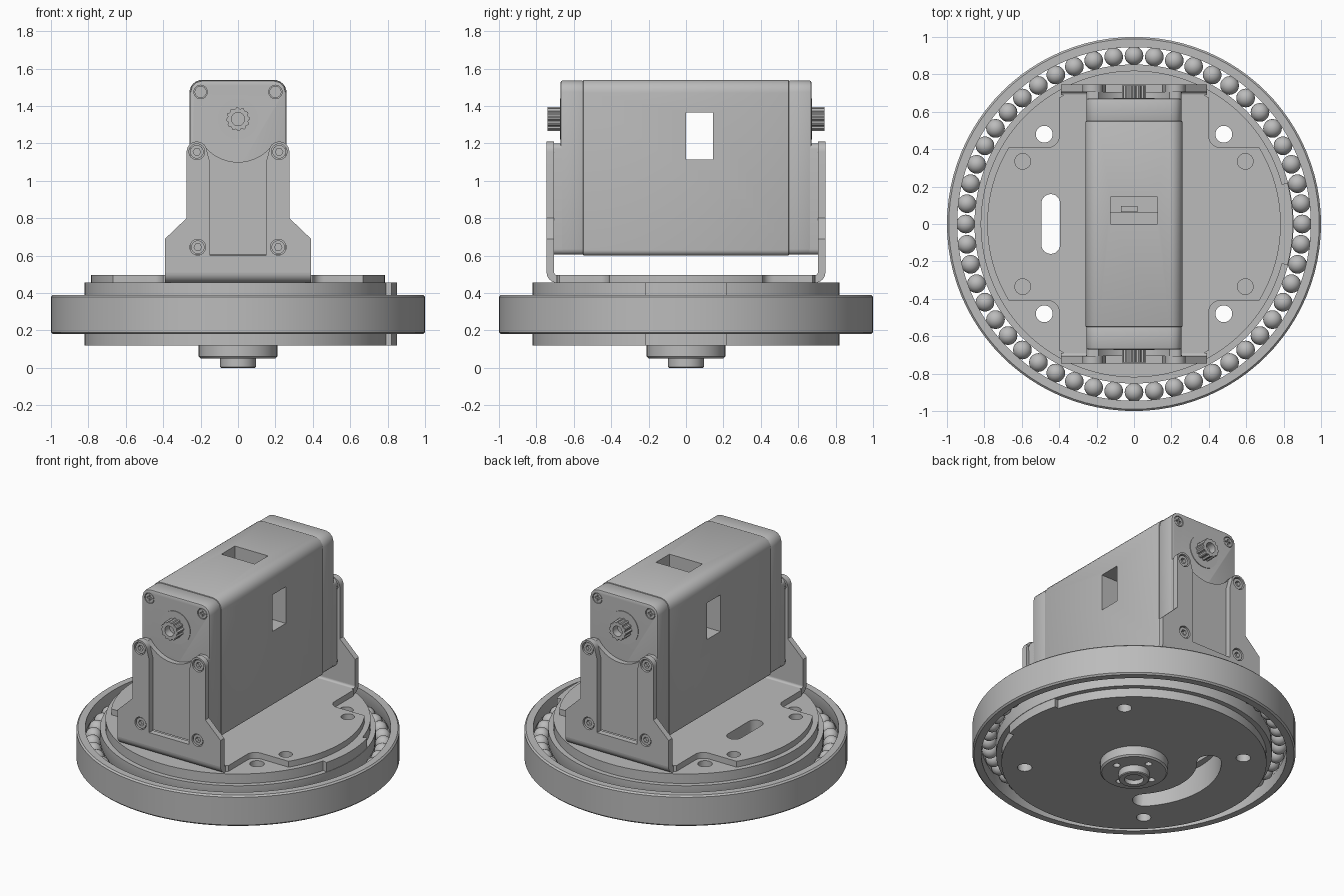
import bpy, bmesh
from math import sin, cos, pi, radians

cube = bpy.data.objects.get("Cube")
if cube:
    bpy.data.objects.remove(cube)

GREY = (0.5, 0.5, 0.5, 1)
metal = bpy.data.materials.new("plain grey")
metal.use_nodes = True
metal.diffuse_color = GREY
metal.node_tree.nodes["Principled BSDF"].inputs["Base Color"].default_value = GREY


def finish(name, bm):
    bmesh.ops.recalc_face_normals(bm, faces=bm.faces)
    mesh = bpy.data.meshes.new(name)
    bm.to_mesh(mesh)
    bm.free()
    mesh.materials.append(metal)
    ob = bpy.data.objects.new(name, mesh)
    bpy.context.collection.objects.link(ob)
    return ob


def arc(u, v, r, a0, a1, n=8):
    """Points on an arc, angles in degrees."""
    steps = [radians(a0 + (a1 - a0) * i / n) for i in range(n + 1)]
    return [(u + r * cos(a), v + r * sin(a)) for a in steps]


def circle(u, v, r, n=32):
    return arc(u, v, r, 0, 360, n)[:-1]


def rrect(u0, v0, u1, v1, low, high, n=6):
    """Rectangle with rounded lower and upper corners."""
    return (arc(u1 - low, v0 + low, low, -90, 0, n) + arc(u1 - high, v1 - high, high, 0, 90, n)
            + arc(u0 + high, v1 - high, high, 90, 180, n) + arc(u0 + low, v0 + low, low, 180, 270, n))


def prism(name, pts, axis, lo, hi):
    """Extrude a 2D outline along an axis."""
    place = {"x": lambda u, v, t: (t, u, v), "y": lambda u, v, t: (u, t, v),
             "z": lambda u, v, t: (u, v, t)}[axis]
    bm = bmesh.new()
    a, b = [[bm.verts.new(place(u, v, t)) for u, v in pts] for t in (lo, hi)]
    bm.faces.new(a)
    bm.faces.new(b[::-1])
    for i in range(len(pts)):
        j = (i + 1) % len(pts)
        bm.faces.new((a[i], a[j], b[j], b[i]))
    return finish(name, bm)


def box(name, x0, x1, y0, y1, z0, z1):
    return prism(name, [(x0, y0), (x1, y0), (x1, y1), (x0, y1)], "z", z0, z1)


def lathe(name, profile, closed=False, n=96):
    bm = bmesh.new()
    vs = [bm.verts.new((r, 0, z)) for r, z in profile]
    es = [bm.edges.new(p) for p in zip(vs, vs[1:] + vs[:1]) if closed or p[1] != vs[0]]
    bmesh.ops.spin(bm, geom=vs + es, cent=(0, 0, 0), axis=(0, 0, 1), angle=2 * pi, steps=n)
    bmesh.ops.remove_doubles(bm, verts=bm.verts, dist=0.0005)
    return finish(name, bm)


def bake(ob):
    """Apply the modifiers of an object."""
    graph = bpy.context.evaluated_depsgraph_get()
    ob.data = bpy.data.meshes.new_from_object(ob.evaluated_get(graph))
    ob.modifiers.clear()


def cut(ob, *cutters):
    for c in cutters:
        m = ob.modifiers.new("cut", "BOOLEAN")
        m.operation, m.solver, m.object = "DIFFERENCE", "EXACT", c
        bake(ob)
        bpy.data.objects.remove(c)


def soften(ob, width):
    m = ob.modifiers.new("edge", "BEVEL")
    m.width, m.segments, m.limit_method, m.angle_limit = width, 2, "ANGLE", radians(40)
    bake(ob)


SIDES = (-1, 1)
CORNERS = [(sx, sy) for sx in SIDES for sy in SIDES]

# Outer bearing ring with a ball groove
RACE, MID = 0.9, 0.285
lathe("outer_ring", [(0.945, 0.18), (0.99, 0.18), (1, 0.19), (1, 0.38), (0.99, 0.39), (0.945, 0.39)]
      + arc(RACE, MID, 0.052, 30, -30), closed=True)

# Balls
bm = bmesh.new()
for i in range(52):
    a = 2 * pi * i / 52
    made = bmesh.ops.create_uvsphere(bm, u_segments=20, v_segments=12, radius=0.05)
    bmesh.ops.translate(bm, verts=made["verts"], vec=(RACE * cos(a), RACE * sin(a), MID))
finish("bearing_balls", bm)

# Inner turntable with its groove, mounting holes and cable slots
table = lathe("turntable", [(0, 0.12), (0.82, 0.12), (0.82, 0.18), (0.853, 0.18)]
              + arc(RACE, MID, 0.052, 205, 155)
              + [(0.853, 0.39), (0.82, 0.39), (0.82, 0.455), (0, 0.455)])
arc_slot = arc(0, 0, 0.54, 138, 222, 20)
for a, start in ((222, 222), (138, 318)):
    end = arc(0.465 * cos(radians(a)), 0.465 * sin(radians(a)), 0.075, start, start + 180)
    arc_slot += end[1:-1]
    if a == 222:
        arc_slot += arc(0, 0, 0.39, 222, 138, 20)


def straight_slot():
    return prism("cutter", rrect(-0.495, -0.16, -0.395, 0.16, 0.0499, 0.0499), "z", 0.25, 0.6)


cut(table, prism("cutter", arc_slot, "z", 0.05, 0.3), straight_slot(),
    *[prism("cutter", circle(0.48 * sx, 0.48 * sy, 0.045), "z", 0, 0.6) for sx, sy in CORNERS])

# Raised key on the turntable edge, above and below the race
key = arc(0, 0, 0.85, -15, 15, 10) + arc(0, 0, 0.8, 15, -15, 10)
prism("upper_key", key, "z", 0.385, 0.455)
prism("lower_key", key, "z", 0.12, 0.185)

# Hub underneath
hub = lathe("hub", [(0, 0.03), (0.06, 0.03), (0.06, 0), (0.09, 0), (0.095, 0.005), (0.095, 0.05),
                    (0.2, 0.05), (0.21, 0.06), (0.21, 0.13), (0, 0.13)], n=48)
cut(hub, *[prism("cutter", circle(0.14 * cos(a), 0.14 * sin(a), 0.022, 16), "z", 0, 0.1)
           for a in (0, pi / 2, pi, 3 * pi / 2)])

# Bracket base: disc trimmed at the bends and notched around the bolts
base = prism("bracket_base", circle(0, 0, 0.785, 96), "z", 0.455, 0.495)
for sx, sy in CORNERS:
    notch = rrect(0.4, 0.41, 0.9, 0.9, 0.06, 0.06)
    cut(base, prism("cutter", [(u * sx, v * sy) for u, v in notch], "z", 0.4, 0.6),
        prism("cutter", circle(0.595 * sx, 0.335 * sy, 0.042), "z", 0.4, 0.6))
for s in SIDES:
    cut(base, box("cutter", -0.9, 0.9, min(s * 0.69, s), max(s * 0.69, s), 0.4, 0.6))
cut(base, straight_slot())

# Servo body with side and top windows
SHAFT_Z = 1.33
body = prism("servo_body", rrect(-0.26, 0.6, 0.26, 1.54, 0.03, 0.07), "y", -0.55, 0.55)
soften(body, 0.006)
cut(body, box("cutter", -0.5, 0.5, 0, 0.145, 1.115, 1.365),
    box("cutter", -0.125, 0.125, 0, 0.145, 1.2, 1.7))
box("inner_bar", -0.13, 0.13, 0.06, 0.15, 1.4, 1.45)
box("inner_tab", -0.07, 0.02, 0.065, 0.095, 1.44, 1.47)

# Bracket leg outline, right half then mirrored
half = [(0.39, 0.51), (0.39, 0.69), (0.275, 0.8)] + arc(0.22, 1.155, 0.055, 0, 180, 12) + [(0.15, 1.1), (0.15, 0.6)]
leg_shape = half + [(-x, z) for x, z in reversed(half)]
BOLTS = [(sx * x, z) for sx in SIDES for x, z in ((0.22, 1.155), (0.215, 0.645))]

for s, side in ((-1, "front"), (1, "back")):
    # Servo end cap, and the raised pad below the shaft
    cap = prism(side + "_servo_cap", rrect(-0.255, 0.605, 0.255, 1.535, 0.03, 0.06, 3), "y", s * 0.545, s * 0.67)
    soften(cap, 0.008)
    pad = prism(side + "_servo_pad", rrect(-0.255, 0.605, 0.255, 1.2, 0.03, 0.03), "y", s * 0.66, s * 0.705)
    cut(pad, prism("cutter", circle(0, SHAFT_Z, 0.23, 48), "y", s * 0.6, s * 0.8))

    # Bracket leg with bend
    leg = prism(side + "_bracket_leg", leg_shape, "y", s * 0.705, s * 0.745)
    cut(leg, *[prism("cutter", circle(x, z, 0.042, 24), "y", s * 0.6, s * 0.8) for x, z in BOLTS])
    bend = arc(0.69, 0.51, 0.055, -90, 0) + arc(0.69, 0.51, 0.015, 0, -90)
    prism(side + "_bracket_bend", [(s * y, z) for y, z in bend], "x", -0.39, 0.39)

    # Bracket bolts with a socket
    for x, z in BOLTS:
        bolt = prism(side + "_bracket_bolt", circle(x, z, 0.036, 24), "y", s * 0.7, s * 0.738)
        cut(bolt, prism("cutter", circle(x, z, 0.02, 6), "y", s * 0.715, s * 0.8))

    # Cap screws with a cross slot
    for sx in SIDES:
        x, z = 0.2 * sx, 1.475
        cut(cap, prism("cutter", circle(x, z, 0.036, 24), "y", s * 0.655, s * 0.8))
        screw = prism(side + "_cap_screw", circle(x, z, 0.032, 24), "y", s * 0.65, s * 0.668)
        for w, h in ((0.02, 0.005), (0.005, 0.02)):
            cross = [(x - w, z - h), (x + w, z - h), (x + w, z + h), (x - w, z + h)]
            cut(screw, prism("cutter", cross, "y", s * 0.66, s * 0.8))

    # Splined output shaft on a thin collar
    prism(side + "_shaft_collar", circle(0, SHAFT_Z, 0.11, 40), "y", s * 0.66, s * 0.674)
    teeth = []
    for i in range(48):
        a, r = 2 * pi * i / 48, 0.064 if i % 4 < 2 else 0.056
        teeth.append((r * cos(a), SHAFT_Z + r * sin(a)))
    shaft = prism(side + "_shaft", teeth, "y", s * 0.66, s * 0.74)
    cut(shaft, prism("cutter", circle(0, SHAFT_Z, 0.035, 24), "y", s * 0.69, s * 0.8))

# Smooth shading with sharp edges kept
for ob in bpy.context.collection.objects:
    if ob.type == "MESH" and ob.data.materials and ob.data.materials[0] == metal:
        bpy.ops.object.select_all(action="DESELECT")
        ob.select_set(True)
        bpy.context.view_layer.objects.active = ob
        bpy.ops.object.shade_smooth_by_angle(angle=radians(32))
